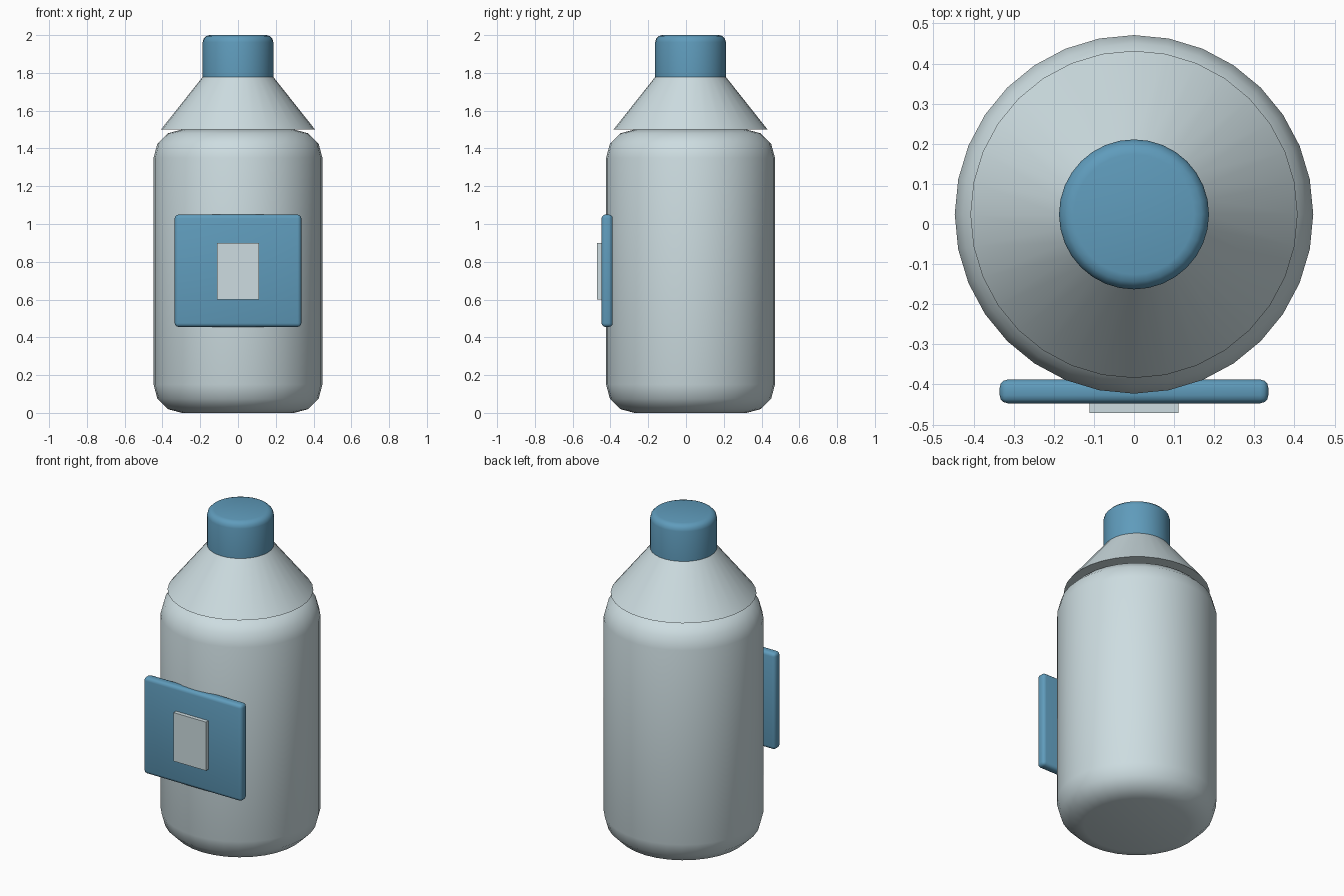
import bpy, bmesh, math

if "Cube" in bpy.data.objects:
    bpy.data.objects.remove(bpy.data.objects["Cube"])

CY = 0.024   # bottle axis in y
SIDES = 32


def material(name, rgb):
    m = bpy.data.materials.new(name)
    m.diffuse_color = (*rgb, 1)
    m.use_nodes = True
    m.node_tree.nodes["Principled BSDF"].inputs["Base Color"].default_value = m.diffuse_color
    return m


pale = material("pale grey", (0.61, 0.72, 0.75))
blue = material("steel blue", (0.115, 0.33, 0.50))


def finish(bm, name, mat):
    bmesh.ops.recalc_face_normals(bm, faces=bm.faces)
    mesh = bpy.data.meshes.new(name)
    bm.to_mesh(mesh)
    bm.free()
    obj = bpy.data.objects.new(name, mesh)
    bpy.context.collection.objects.link(obj)
    mesh.materials.append(mat)
    bpy.ops.object.select_all(action='DESELECT')
    obj.select_set(True)
    bpy.context.view_layer.objects.active = obj
    bpy.ops.object.shade_smooth_by_angle(angle=math.radians(35))
    return obj


def arc(r, z, b, steps, start):
    """Quarter-round corner points, centred at (r, z), radius b."""
    return [(r + b * math.cos(a), z + b * math.sin(a))
            for a in (math.radians(start + 90 * i / steps) for i in range(steps + 1))]


def lathe(name, profile, mat):
    """Closed solid of revolution from (radius, z) points, bottom to top."""
    bm = bmesh.new()
    rings = [[bm.verts.new((r * math.cos(2 * math.pi * i / SIDES),
                            CY + r * math.sin(2 * math.pi * i / SIDES), z))
              for i in range(SIDES)] for r, z in profile]
    for low, high in zip(rings, rings[1:]):
        for i in range(SIDES):
            j = (i + 1) % SIDES
            bm.faces.new((low[i], low[j], high[j], high[i]))
    bm.faces.new(rings[0])
    bm.faces.new(rings[-1])
    return finish(bm, name, mat)


def box(name, lo, hi, mat, bevel=0):
    bm = bmesh.new()
    bmesh.ops.create_cube(bm, size=1)
    for v in bm.verts:
        v.co = [(a + b) / 2 + c * (b - a) for a, b, c in zip(lo, hi, v.co)]
    if bevel:
        bmesh.ops.bevel(bm, geom=bm.edges[:], offset=bevel, segments=3,
                        profile=0.5, affect='EDGES')
    return finish(bm, name, mat)


# Body with rounded rims
lathe("body", arc(0.297, 0.15, 0.15, 3, -90) + arc(0.297, 1.35, 0.15, 3, 0), pale)

# Conical shoulder overhanging the body rim
lathe("shoulder", [(0.408, 1.5), (0.186, 1.78)], pale)

# Cap with rounded top rim
lathe("cap", [(0.187, 1.777)] + arc(0.15, 1.963, 0.037, 3, 0), blue)

# Front label plate and its small raised badge
box("label_plate", (-0.335, -0.447, 0.455), (0.335, -0.388, 1.05), blue, 0.02)
box("label_badge", (-0.111, -0.471, 0.6), (0.111, -0.41, 0.9), pale)
